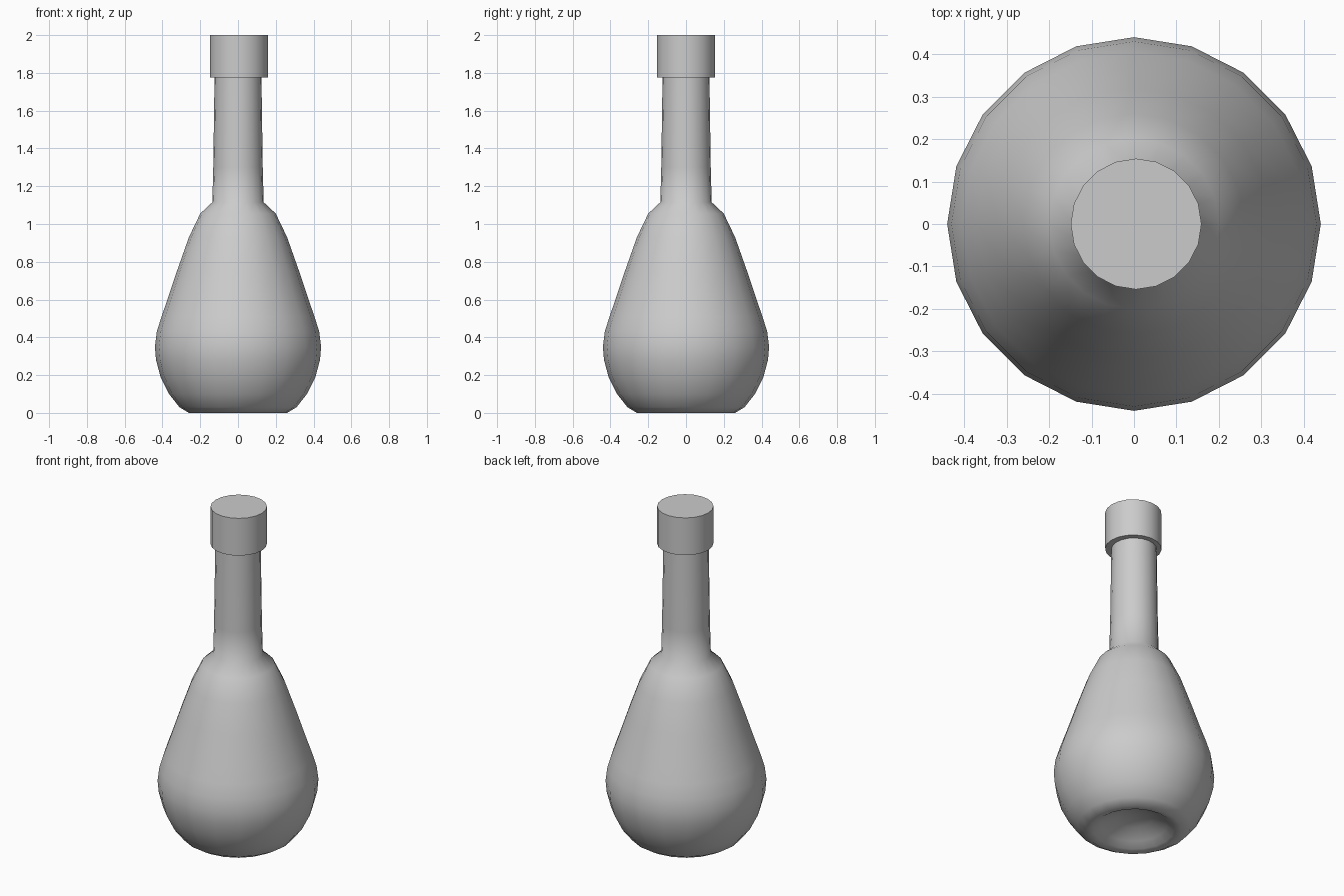
import bpy, bmesh, math

if "Cube" in bpy.data.objects:
    bpy.data.objects.remove(bpy.data.objects["Cube"])

SIDES = 20


def lathe(name, profile, cx=0.0, smooth_angle=60):
    """Spin an (r, z) profile around z; r = 0 makes a pole."""
    bm = bmesh.new()
    rings = []
    for r, z in profile:
        if r == 0:
            rings.append([bm.verts.new((cx, 0, z))] * SIDES)
        else:
            rings.append([bm.verts.new((cx + r * math.cos(2 * math.pi * i / SIDES),
                                        r * math.sin(2 * math.pi * i / SIDES), z))
                          for i in range(SIDES)])
    for a, b in zip(rings, rings[1:]):
        for i in range(SIDES):
            j = (i + 1) % SIDES
            corners = list(dict.fromkeys((a[i], a[j], b[j], b[i])))
            bm.faces.new(corners)
    bmesh.ops.recalc_face_normals(bm, faces=bm.faces)
    mesh = bpy.data.meshes.new(name)
    bm.to_mesh(mesh)
    bm.free()
    obj = bpy.data.objects.new(name, mesh)
    bpy.context.collection.objects.link(obj)
    bpy.ops.object.select_all(action='DESELECT')
    obj.select_set(True)
    bpy.context.view_layer.objects.active = obj
    bpy.ops.object.shade_smooth_by_angle(angle=math.radians(smooth_angle))
    return obj


# Bottle body with hollowed base, pear-shaped belly and long neck
lathe("bottle_body", [
    (0, 0.09), (0.10, 0.075), (0.18, 0.035), (0.22, 0.008), (0.26, 0.003),
    (0.31, 0.03), (0.365, 0.10), (0.41, 0.19), (0.434, 0.28), (0.44, 0.35),
    (0.43, 0.43), (0.405, 0.51), (0.37, 0.61), (0.32, 0.76), (0.26, 0.93),
    (0.20, 1.055), (0.136, 1.115), (0.131, 1.30), (0.124, 1.79), (0, 1.79),
], smooth_angle=75)

# Cap, sitting very slightly off axis
lathe("cap", [(0, 1.775), (0.154, 1.775), (0.154, 2.0), (0, 2.0)],
      cx=0.005, smooth_angle=30)

# Settle the base rim on the ground
for v in bpy.data.objects["bottle_body"].data.vertices:
    if v.co.z < 0.004:
        v.co.z = 0.0
